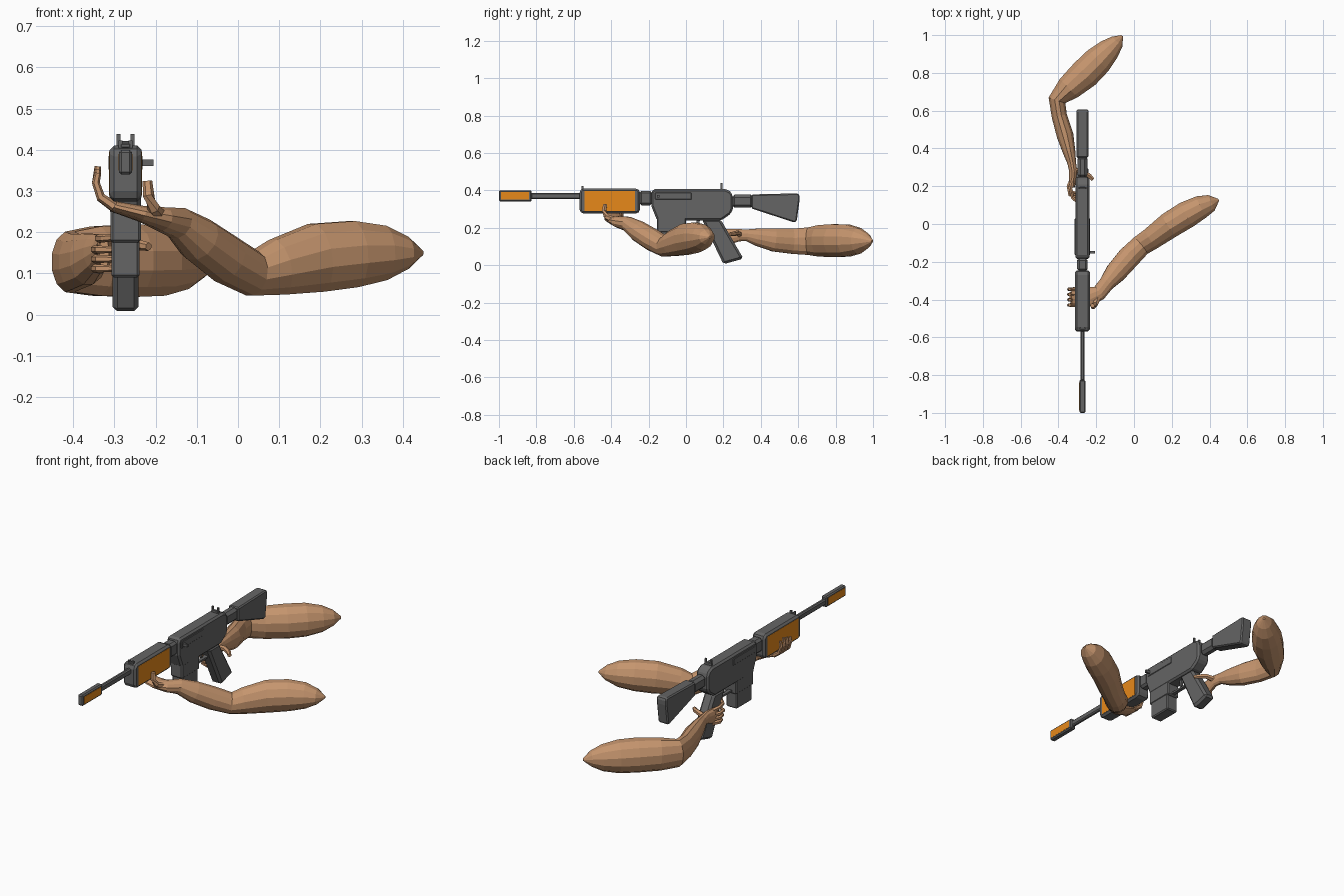
import bpy, bmesh, math
from mathutils import Vector

GX = -0.273  # centre line of the rifle


def material(name, rgb):
    m = bpy.data.materials.new(name)
    m.diffuse_color = (*rgb, 1)
    return m


METAL = material("dark_metal", (0.13, 0.13, 0.13))
ORANGE = material("orange_panel", (0.80, 0.25, 0.01))
SKIN = material("skin", (0.56, 0.30, 0.155))


def finish(name, bm, mat, bevel=0):
    bmesh.ops.recalc_face_normals(bm, faces=bm.faces)
    me = bpy.data.meshes.new(name)
    bm.to_mesh(me)
    bm.free()
    ob = bpy.data.objects.new(name, me)
    bpy.context.collection.objects.link(ob)
    me.materials.append(mat)
    if bevel:
        b = ob.modifiers.new("chamfer", "BEVEL")
        b.width, b.segments, b.limit_method = bevel, 1, "ANGLE"
    return ob


def slab(name, profile, width, bevel=0, x=GX, mat=METAL):
    """Extrude a side profile of (y, z) points across x."""
    bm = bmesh.new()
    f = bm.faces.new([bm.verts.new((x - width / 2, y, z)) for y, z in profile])
    r = bmesh.ops.extrude_face_region(bm, geom=[f])
    bmesh.ops.translate(bm, vec=(width, 0, 0),
                        verts=[v for v in r["geom"] if isinstance(v, bmesh.types.BMVert)])
    return finish(name, bm, mat, bevel)


def box(name, y0, y1, z0, z1, width, bevel=0, x=GX, mat=METAL):
    return slab(name, [(y0, z0), (y1, z0), (y1, z1), (y0, z1)], width, bevel, x, mat)


def loft(name, rings, sides, mat=SKIN):
    """Skin elliptical rings (x, y, z, half width, half height) along a path."""
    bm = bmesh.new()
    pts = [Vector(r[:3]) for r in rings]
    loops = []
    for i, r in enumerate(rings):
        t = (pts[min(i + 1, len(pts) - 1)] - pts[max(i - 1, 0)]).normalized()
        u = t.cross(Vector((0, 0, 1)))
        u = u.normalized() if u.length > 0.3 else Vector((0, 1, 0))
        w = u.cross(t).normalized()
        loops.append([bm.verts.new(pts[i] + u * r[3] * math.cos(a) + w * r[4] * math.sin(a))
                      for a in (2 * math.pi * (k + .5) / sides for k in range(sides))])
    for a, b in zip(loops, loops[1:]):
        for k in range(sides):
            n = (k + 1) % sides
            bm.faces.new((a[k], a[n], b[n], b[k]))
    bm.faces.new(loops[0])
    bm.faces.new(loops[-1])
    return finish(name, bm, mat)


def finger(name, path, r=0.0125):
    n = len(path) - 1
    loft(name, [(*p, r * (1 - .35 * i / n), r * (1 - .35 * i / n)) for i, p in enumerate(path)], 6)


# Barrel group
box("muzzle_brake", -1.0, -0.825, 0.34, 0.40, 0.032, 0.006)
box("muzzle_panel", -0.988, -0.84, 0.35, 0.39, 0.034, mat=ORANGE)
box("barrel", -0.83, -0.55, 0.353, 0.386, 0.022, 0.006)

# Handguard with framed side panels
slab("handguard", [(-.57, .29), (-.555, .275), (-.26, .275), (-.245, .29),
                   (-.245, .395), (-.26, .41), (-.555, .41), (-.57, .395)], 0.078, 0.014)
box("handguard_panel", -0.543, -0.272, 0.289, 0.396, 0.0795, mat=ORANGE)
box("barrel_collar", -0.25, -0.18, 0.32, 0.397, 0.056, 0.012)

# Receiver and its details
slab("receiver", [(-.185, .315), (-.155, .24), (.19, .24), (.24, .275), (.25, .30), (.25, .375),
                  (.235, .395), (.21, .407), (-.175, .407), (-.185, .39)], 0.076, 0.012)
box("ejection_cover", -0.165, 0.03, 0.35, 0.388, 0.082, 0.003)
box("magazine_well", -0.155, 0.0, 0.175, 0.26, 0.074, 0.006)
box("magazine", -0.145, -0.01, 0.09, 0.19, 0.068, 0.006)
box("charging_handle", -0.155, -0.143, 0.361, 0.376, 0.045, x=-0.228)

# Trigger group and grip
slab("trigger_guard", [(-.005, .185), (.10, .185), (.13, .20), (.13, .21), (.10, .195), (-.005, .195)], 0.02)
slab("trigger", [(.055, .245), (.075, .245), (.068, .205), (.058, .205)], 0.012)
slab("grip", [(.085, .245), (.185, .245), (.307, .035), (.20, .005)], 0.064, 0.012)

# Stock
box("buffer_tube", 0.245, 0.36, 0.307, 0.378, 0.052, 0.015)
slab("stock", [(.35, .303), (.58, .228), (.592, .235), (.607, .345), (.607, .375),
               (.598, .384), (.35, .378)], 0.062, 0.012)

# Sights: paired posts on a base
for label, y, z, gap, h in (("rear", 0.19, 0.40, 0.017, 0.038), ("front", -0.553, 0.405, 0.012, 0.018)):
    box(label + "_sight_base", y - .006, y + .006, z, z + h * .55, gap * 2, 0.002)
    for s in (-1, 1):
        box(f"{label}_sight_post_{s}", y - .005, y + .005, z, z + h, 0.009, x=GX + s * gap)

# Supporting arm, palm to shoulder
loft("support_arm", [
    (-.335, -.395, .285, .035, .010), (-.30, -.39, .262, .048, .014), (-.235, -.385, .245, .052, .02),
    (-.185, -.365, .232, .042, .03), (-.145, -.315, .222, .042, .04), (-.095, -.255, .182, .058, .056),
    (-.03, -.18, .135, .062, .06), (.035, -.115, .10, .058, .056), (.095, -.075, .115, .062, .07),
    (.19, -.005, .138, .072, .086), (.28, .05, .147, .074, .083), (.355, .09, .15, .064, .068),
    (.41, .112, .15, .046, .04), (.448, .128, .15, .006, .006)], 12)
for i in range(4):
    y = -.345 - .028 * i
    finger(f"support_finger_{i}", [(-.30, y, .262), (-.333, y, .285), (-.345, y, .32),
                                   (-.34, y, .36 - .008 * abs(i - 1))])
finger("support_thumb", [(-.19, -.385, .24), (-.205, -.425, .258), (-.217, -.438, .29),
                         (-.22, -.432, .325)], 0.018)

# Trigger arm, palm to shoulder
loft("trigger_arm", [
    (-.325, .195, .15, .012, .04), (-.325, .235, .152, .02, .042), (-.322, .28, .16, .022, .034),
    (-.33, .325, .16, .024, .032), (-.343, .38, .15, .034, .048), (-.365, .47, .135, .046, .064),
    (-.395, .57, .128, .042, .07), (-.408, .655, .128, .048, .076), (-.345, .72, .13, .07, .087),
    (-.26, .795, .131, .083, .091), (-.19, .865, .131, .08, .088), (-.13, .925, .13, .062, .07),
    (-.09, .965, .13, .04, .042), (-.062, .996, .128, .006, .006)], 12)
for i in range(3):
    z = .158 - .023 * i
    finger(f"grip_finger_{i}", [(-.33, .235, z), (-.347, .20, z), (-.34, .155 + .01 * i, z),
                                (-.30, .135 + .012 * i, z)])
finger("index_finger", [(-.325, .235, .18), (-.337, .19, .185), (-.325, .14, .185), (-.285, .10, .188)])
finger("grip_thumb", [(-.31, .285, .165), (-.27, .275, .172), (-.235, .255, .168), (-.217, .235, .165)], 0.016)
